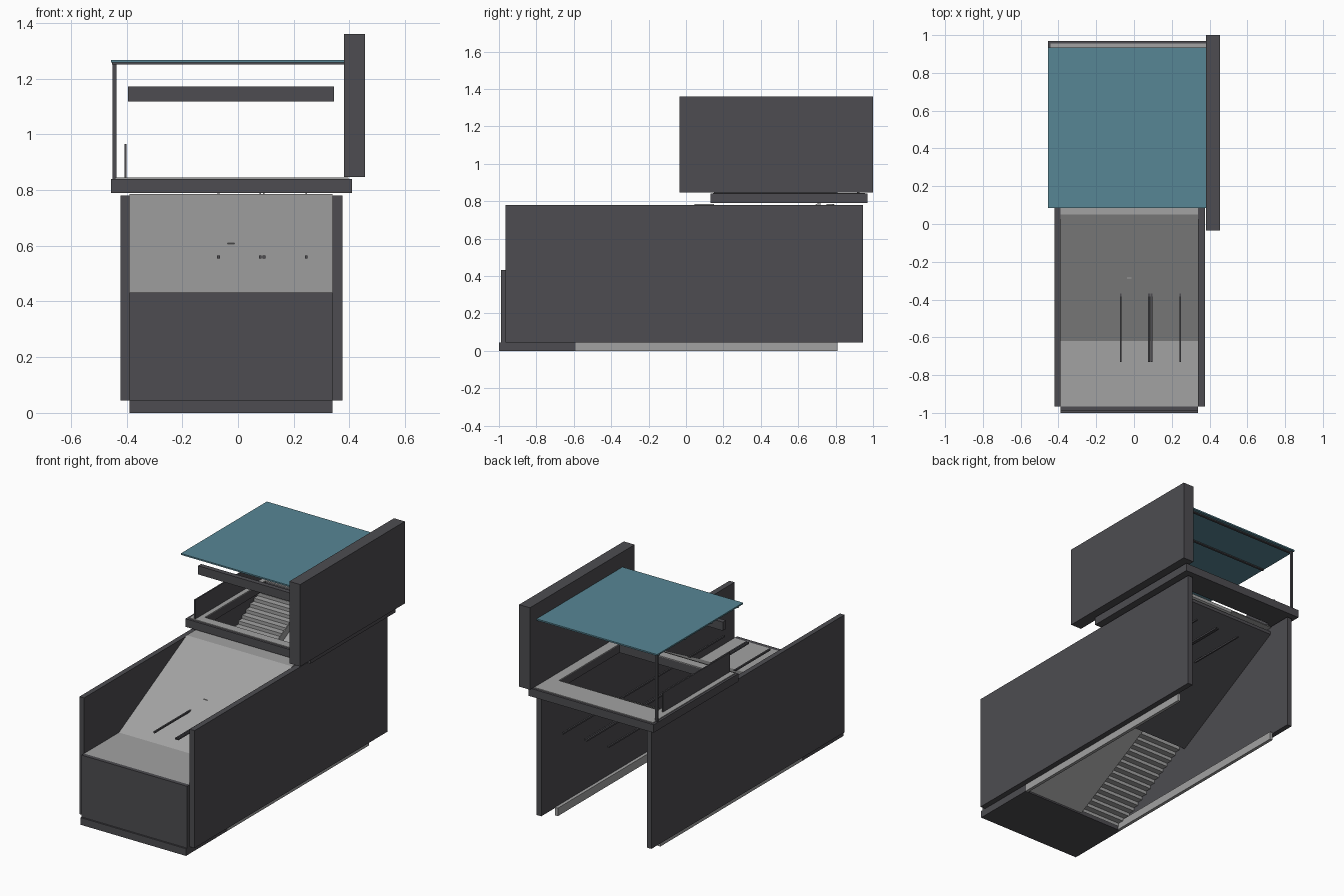
import bpy, bmesh, math

if "Cube" in bpy.data.objects:
    bpy.data.objects.remove(bpy.data.objects["Cube"])


def material(name, rgb):
    m = bpy.data.materials.new(name)
    m.diffuse_color = (*rgb, 1)
    m.use_nodes = True
    m.node_tree.nodes["Principled BSDF"].inputs["Base Color"].default_value = m.diffuse_color
    return m


DARK = material("charcoal", (0.075, 0.073, 0.082))
LIGHT = material("light grey", (0.36, 0.36, 0.36))
TEAL = material("teal", (0.095, 0.24, 0.30))


def finish(name, bm, mat):
    bmesh.ops.recalc_face_normals(bm, faces=bm.faces)
    me = bpy.data.meshes.new(name)
    bm.to_mesh(me)
    bm.free()
    me.materials.append(mat)
    ob = bpy.data.objects.new(name, me)
    bpy.context.collection.objects.link(ob)
    return ob


def box(name, x, y, z, mat):
    """Box from (min, max) ranges."""
    bm = bmesh.new()
    bmesh.ops.create_cube(bm, size=1)
    for v in bm.verts:
        v.co = [r[0] if c < 0 else r[1] for c, r in zip(v.co, (x, y, z))]
    return finish(name, bm, mat)


def extrude_x(name, profile, x, mat):
    """Closed (y, z) profile extruded across an x range."""
    bm = bmesh.new()
    f = bm.faces.new([bm.verts.new((x[0], y, z)) for y, z in profile])
    new = bmesh.ops.extrude_face_region(bm, geom=[f])["geom"]
    for v in new:
        if isinstance(v, bmesh.types.BMVert):
            v.co.x = x[1]
    return finish(name, bm, mat)


L, R = -0.39, 0.34          # inner faces of the side walls

# Side walls and pale skirts under them
for name, wx, sx in (("left", (-0.422, L), (L, L + 0.02)),
                     ("right", (R, 0.375), (R - 0.02, R))):
    box(name + "_wall", wx, (-0.965, 0.945), (0.045, 0.78), DARK)
    box(name + "_skirt", sx, (-0.59, 0.81), (0, 0.05), LIGHT)

# Lower landing and front wall
box("lower_landing", (L, R), (-1, -0.59), (0, 0.045), DARK)
box("front_wall", (L, R), (-0.99, -0.965), (0.045, 0.432), DARK)

# Sloped ceiling over the passage
t = 0.01
extrude_x("ceiling", [(-0.965, 0.432), (-0.62, 0.432), (0.05, 0.785), (0.15, 0.785),
                      (0.15, 0.785 - t), (0.05, 0.785 - t), (-0.62, 0.432 - t),
                      (-0.965, 0.432 - t)], (L, R), LIGHT)

# Stairs as a folded sheet, ribbed above and below
N, Y0, Y1, Z0, Z1 = 36, -0.59, 0.79, 0.03, 0.785
dy, dz = (Y1 - Y0) / N, (Z1 - Z0) / N
steps = [(Y0, Z0)]
for i in range(N):
    steps += [(Y0 + i * dy, Z0 + (i + 1) * dz), (Y0 + (i + 1) * dy, Z0 + (i + 1) * dz)]
under = [(y + 0.008, z - 0.012) for y, z in reversed(steps)]
extrude_x("stairs", steps + under, (L, -0.09), LIGHT)

# Escalator ramps with their side panels
slope = (Z1 - Z0) / (Y1 - Y0)


def ramp(name, x, lo, hi, y, mat):
    pts = [(yy, Z0 + slope * (yy - Y0) + o) for yy, o in
           ((y[0], lo), (y[1], lo), (y[1], hi), (y[0], hi))]
    extrude_x(name, pts, x, mat)


ramp("escalator_ramp", (-0.09, R), -0.02, 0.0, (Y0, Y1), LIGHT)
ramp("stair_soffit", (L, R), -0.055, -0.035, (0.0, 0.79), DARK)
for i, x in enumerate((-0.07, 0.08, 0.093, 0.245)):
    ramp(f"escalator_panel_{i}", (x - 0.003, x + 0.003), 0.0, 0.05, (Y0, 0.72), LIGHT)
    box(f"handrail_{i}", (x - 0.005, x + 0.005), (-0.73, 0.87), (0.555, 0.565), DARK)
box("divider_tip", (-0.037, -0.012), (-0.288, -0.28), (0.59, 0.61), LIGHT)

# Street level platform: frame around the stair opening
PX, PY = (-0.455, 0.41), (0.13, 0.97)
OX, OY = (-0.37, 0.32), (0.2, 0.80)
for name, x, y in (("front", PX, (PY[0], OY[0])), ("back", PX, (OY[1], PY[1])),
                   ("left", (PX[0], OX[0]), OY), ("right", (OX[1], PX[1]), OY)):
    box(f"platform_{name}", x, y, (0.79, 0.84), DARK)
e = 0.014
for name, x, y in (("front", (PX[0] + e, PX[1] - e), (PY[0] + e, OY[0])),
                   ("back", (PX[0] + e, PX[1] - e), (OY[1], PY[1] - e)),
                   ("left", (PX[0] + e, OX[0]), OY), ("right", (OX[1], PX[1] - e), OY)):
    box(f"paving_{name}", x, y, (0.84, 0.845), LIGHT)

# Parapet beside the opening
box("parapet", (-0.408, -0.40), (0.15, 0.81), (0.845, 0.965), DARK)

# Tall side block, sign beam, post and canopy
box("side_block", (0.38, 0.455), (-0.035, 1.0), (0.847, 1.36), DARK)
box("sign_beam", (-0.395, 0.345), (0.17, 0.20), (1.118, 1.172), DARK)
box("canopy_post", (-0.45, -0.436), (0.913, 0.927), (0.84, 1.255), DARK)
box("canopy", (-0.455, 0.38), (0.085, 0.935), (1.257, 1.266), TEAL)
for i in range(4):
    y = 0.13 + i * 0.26
    box(f"canopy_purlin_{i}", (-0.452, 0.38), (y - 0.007, y + 0.007), (1.25, 1.257), DARK)
